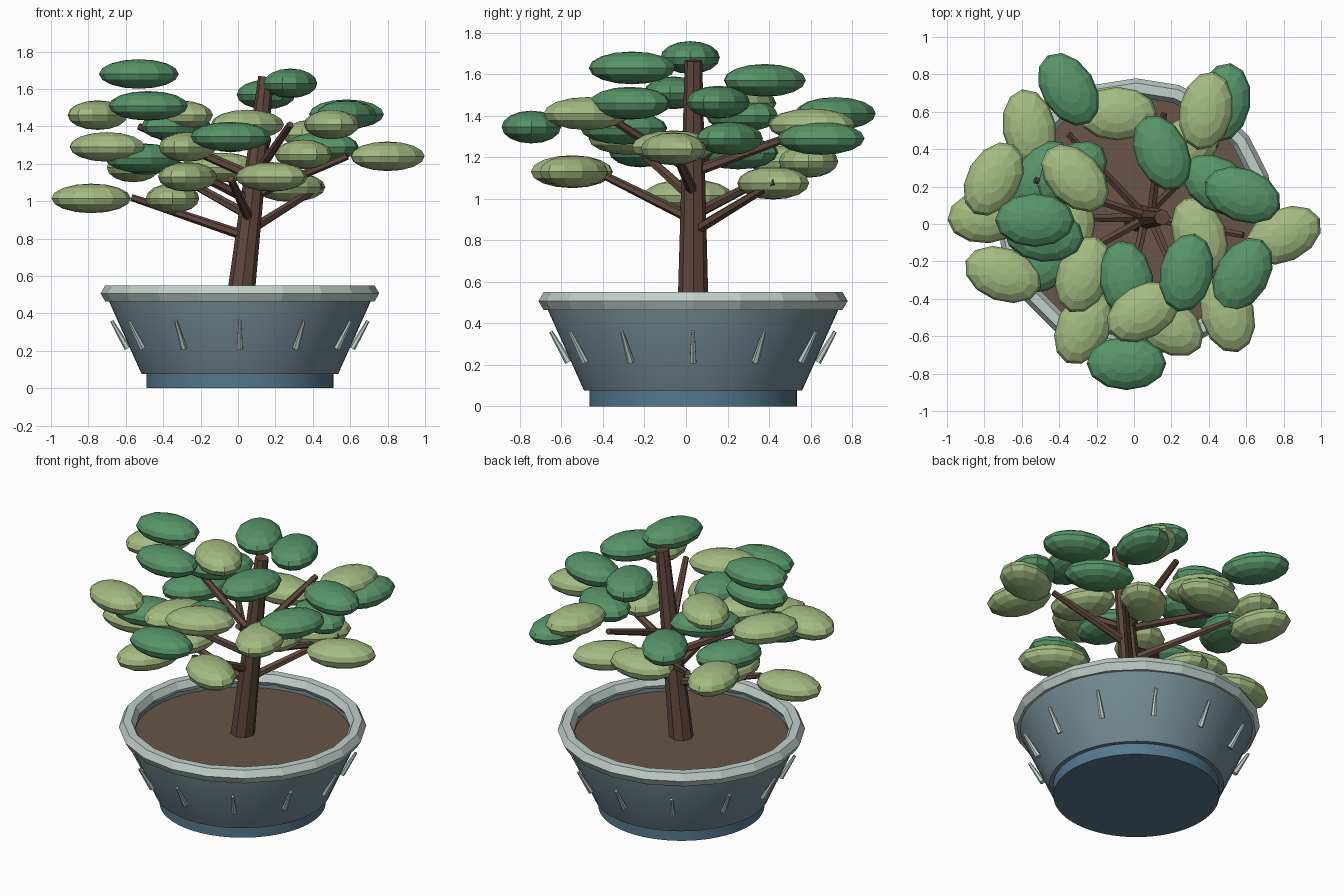
import bpy
import bmesh
import math
from mathutils import Matrix, Vector

cube = bpy.data.objects.get("Cube")
if cube:
    bpy.data.objects.remove(cube, do_unlink=True)

POT_CENTRE = Vector((0.01, 0.034, 0))


def material(name, colour):
    mat = bpy.data.materials.new(name)
    mat.use_nodes = True
    mat.diffuse_color = (*colour, 1)
    mat.node_tree.nodes["Principled BSDF"].inputs["Base Color"].default_value = (*colour, 1)
    return mat


DARK_LEAF = material("dark green leaf", (0.095, 0.30, 0.14))
LIGHT_LEAF = material("light green leaf", (0.37, 0.50, 0.22))
GLAZE = material("blue grey glaze", (0.17, 0.25, 0.29))
FOOT = material("deep blue glaze", (0.09, 0.19, 0.27))
RIM = material("pale grey glaze", (0.53, 0.63, 0.59))
SOIL = material("brown soil", (0.14, 0.09, 0.065))
BARK = material("dark bark", (0.12, 0.065, 0.047))


def add_object(name, bm, mat, smooth=False):
    bmesh.ops.recalc_face_normals(bm, faces=bm.faces)
    mesh = bpy.data.meshes.new(name)
    bm.to_mesh(mesh)
    bm.free()
    mesh.materials.append(mat)
    obj = bpy.data.objects.new(name, mesh)
    bpy.context.collection.objects.link(obj)
    if smooth:
        bpy.ops.object.select_all(action='DESELECT')
        obj.select_set(True)
        bpy.context.view_layer.objects.active = obj
        bpy.ops.object.shade_smooth_by_angle(angle=math.radians(30))
    return obj


def lathe(name, profile, sides, mat, smooth=False, closed=False):
    """Spin a (radius, height) profile around the pot axis."""
    bm = bmesh.new()
    rings = []
    for radius, height in profile:
        ring = []
        for i in range(sides):
            a = math.tau * i / sides
            ring.append(bm.verts.new(POT_CENTRE + Vector(
                (radius * math.cos(a), radius * math.sin(a), height))))
        rings.append(ring)
    pairs = list(zip(rings, rings[1:]))
    if closed:
        pairs.append((rings[-1], rings[0]))
    else:
        bm.faces.new(rings[0])
        bm.faces.new(rings[-1])
    for low, high in pairs:
        for i in range(sides):
            j = (i + 1) % sides
            bm.faces.new((low[i], low[j], high[j], high[i]))
    return add_object(name, bm, mat, smooth)


def limb(name, start, end, r_start, r_end, sides, mat):
    """Tapered stick between two points."""
    start, end = Vector(start), Vector(end)
    axis = end - start
    turn = axis.to_track_quat('Z', 'Y').to_matrix().to_4x4()
    bm = bmesh.new()
    bmesh.ops.create_cone(bm, cap_ends=True, segments=sides, radius1=r_start,
                          radius2=r_end, depth=axis.length,
                          matrix=Matrix.Translation((start + end) / 2) @ turn)
    return add_object(name, bm, mat)


def leaf(name, x, y, z, angle, mat):
    """Flattened faceted foliage pad, turned about the vertical."""
    bm = bmesh.new()
    bmesh.ops.create_uvsphere(bm, u_segments=12, v_segments=8, radius=1)
    bm.transform(Matrix.Translation((x, y, z))
                 @ Matrix.Rotation(math.radians(angle), 4, 'Z')
                 @ Matrix.Diagonal((0.213, 0.143, 0.079, 1)))
    return add_object(name, bm, mat)


# Pot: foot, flared bowl with an inner wall, soil and a faceted rim
lathe("pot_foot", [(0.5, 0), (0.5, 0.08)], 64, FOOT, smooth=True)
lathe("pot_bowl", [(0.525, 0.075), (0.7, 0.465), (0.7, 0.5), (0.655, 0.5), (0.65, 0.45)],
      64, GLAZE, smooth=True)
lathe("soil", [(0.645, 0.44), (0.648, 0.465)], 64, SOIL, smooth=True)
hexagon = [math.tau * i / 6 for i in range(6)]
lathe("pot_rim", [(0.695 + 0.05 * math.cos(a), 0.507 + 0.05 * math.sin(a)) for a in hexagon],
      20, RIM, closed=True)

# Ring of leaning pegs around the bowl
for i in range(12):
    a = math.tau * i / 12
    out = Vector((math.cos(a), math.sin(a), 0))
    limb(f"pot_peg_{i + 1}", POT_CENTRE + out * 0.6 + Vector((0, 0, 0.213)),
         POT_CENTRE + out * 0.685 + Vector((0, 0, 0.36)), 0.018, 0.009, 6, RIM)

# Trunk leaning gently to one side
BASE = Vector((0.01, 0.034, 0.45))
TOP = Vector((0.15, 0.036, 1.665))
limb("trunk", BASE, TOP, 0.075, 0.042, 8, BARK)

# Branches: height where they leave the trunk, then the tip
branches = [
    (0.81, (-0.57, 0.03, 1.02)),
    (0.84, (0.44, 0.43, 1.08)),
    (0.9, (-0.04, -0.41, 1.12)),
    (0.92, (-0.35, 0.48, 1.15)),
    (1.0, (-0.475, -0.265, 1.27)),
    (1.03, (0.585, -0.06, 1.24)),
    (1.13, (0.16, 0.59, 1.33)),
    (1.13, (-0.53, 0.235, 1.4)),
    (1.13, (0.28, -0.4, 1.41)),
]
for n, (height, tip) in enumerate(branches):
    start = BASE.lerp(TOP, (height - BASE.z) / (TOP.z - BASE.z))
    limb(f"branch_{n + 1}", start, tip, 0.027, 0.019, 6, BARK)

# Foliage pads: x, y, z and heading in degrees
dark_leaves = [
    (-.53, .02, 1.68, 0), (.28, -.26, 1.63, 78), (.15, .38, 1.57, 115),
    (-.48, -.06, 1.51, -5), (.58, .155, 1.465, 160), (.58, -.27, 1.46, 60),
    (-.35, .72, 1.41, 122), (-.33, .27, 1.4, 40), (-.04, -.745, 1.345, 0),
    (-.04, -.3, 1.34, 100), (.45, .21, 1.29, 150), (.48, .65, 1.29, 80),
    (-.51, -.22, 1.23, 20), (-.49, .25, 1.22, 60),
]
light_leaves = [
    (-.75, .24, 1.46, 60), (-.315, .245, 1.46, 135), (.05, -.47, 1.41, 30),
    (.5, -.48, 1.41, 105), (.385, .605, 1.355, 78), (-.7, -.27, 1.29, 160),
    (-.27, -.27, 1.29, 70), (.35, -.06, 1.25, 110), (.8, -.06, 1.24, 25),
    (-.56, .51, 1.18, 100), (-.09, .59, 1.18, 0), (-.27, -.55, 1.13, 65),
    (.18, -.54, 1.13, 145), (.28, .42, 1.075, 40), (-.785, .04, 1.015, 5),
    (-.35, .01, 1.015, 90),
]
for label, group, mat in (("dark_leaf", dark_leaves, DARK_LEAF),
                          ("light_leaf", light_leaves, LIGHT_LEAF)):
    for n, spot in enumerate(group):
        leaf(f"{label}_{n + 1}", *spot, mat)
